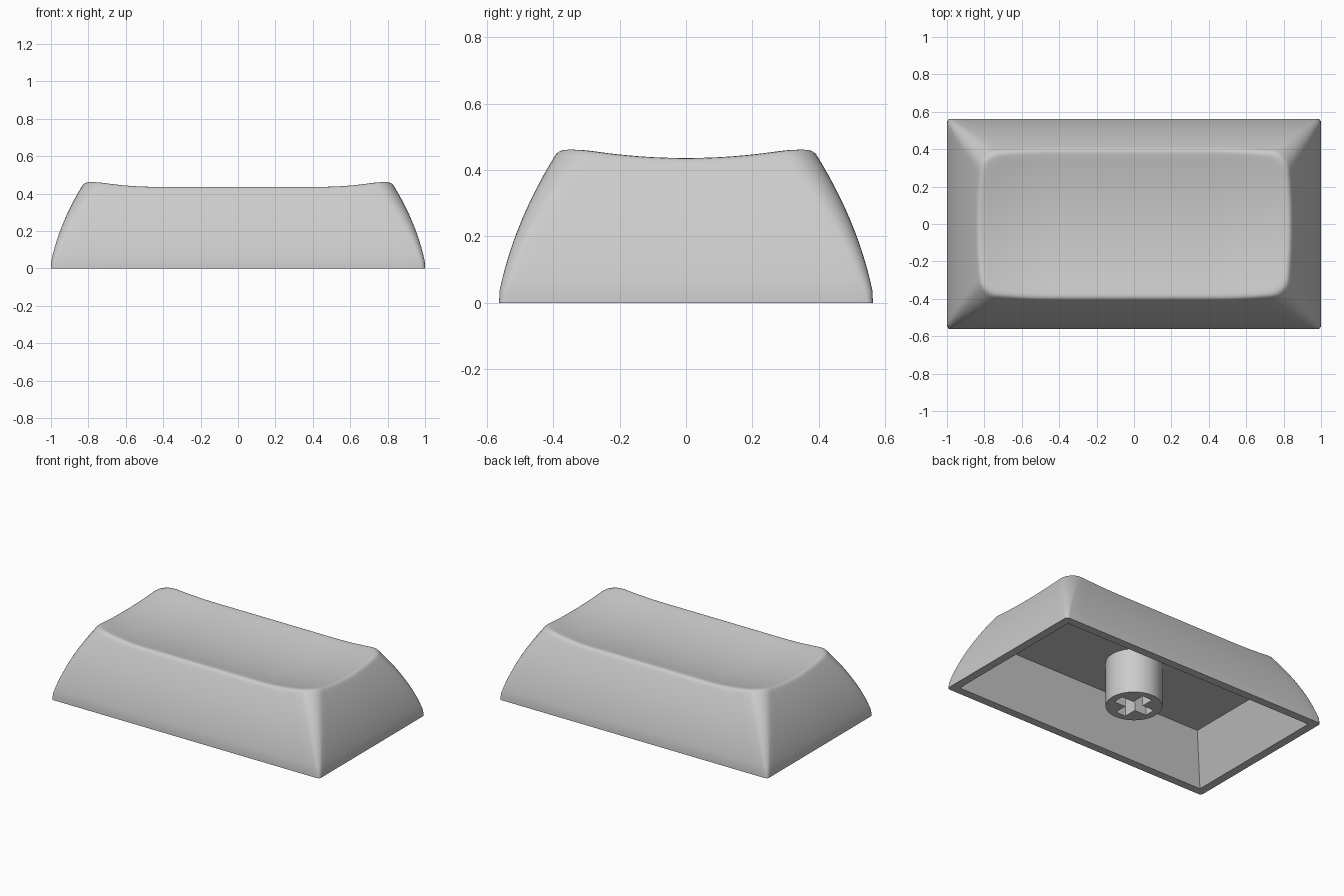
import bpy, bmesh
from math import sin, cos, pi, radians

cube = bpy.data.objects.get("Cube")
if cube:
    bpy.data.objects.remove(cube, do_unlink=True)

HX, HY = 1.0, 0.5625          # half footprint
CEILING = 0.30                # underside of the top plate
SIDE_STEPS, ARC_STEPS = 24, 6

grey = bpy.data.materials.new("light grey plastic")
grey.use_nodes = True
colour = (0.6, 0.6, 0.6, 1)
grey.diffuse_color = colour
grey.node_tree.nodes["Principled BSDF"].inputs["Base Color"].default_value = colour


def dish(x, y):
    """Height of the scooped top: a sphere swept along x."""
    run = max(abs(x) - (HX - HY), 0)
    return 0.392 + 0.31 * (y * y + run * run)


def wall_inset(z):
    """How far the curved skirt leans in at a height."""
    h = max(z - 0.03, 0)
    return 0.2 * h + 0.5 * h * h


def corner_radius(z):
    return 0.02 + 0.17 * z


# Perimeter parameters: (side signs, arc angle, slide along the straight edge)
PERIMETER = []
SIGNS = [(1, 1), (-1, 1), (-1, -1), (1, -1)]
for q, (sx, sy) in enumerate(SIGNS):
    nx, ny = SIGNS[(q + 1) % 4]
    for i in range(ARC_STEPS):
        PERIMETER.append((sx, sy, sx, sy, q * pi / 2 + i / ARC_STEPS * pi / 2))
    for i in range(SIDE_STEPS):
        f = i / SIDE_STEPS
        PERIMETER.append((sx, sy, sx + (nx - sx) * f, sy + (ny - sy) * f, (q + 1) * pi / 2))


def outline(p, inset, radius):
    """Point on a rounded rectangle inset from the footprint."""
    r = max(min(radius, HY - inset), 0)
    return (p[2] * (HX - inset - r) + r * cos(p[4]),
            p[3] * (HY - inset - r) + r * sin(p[4]))


def flat_ring(inset, z, radius):
    return [(*outline(p, inset, radius), z) for p in PERIMETER]


def wall_top(p):
    """Height where the skirt meets the rim rounding."""
    z = 0.42
    for _ in range(8):
        z = dish(*outline(p, wall_inset(z), corner_radius(z))) - 0.03
    return z


tops = [wall_top(p) for p in PERIMETER]

# Underside: ceiling, tapered cavity walls, bottom lip
rings = [flat_ring(HY, CEILING, 0), flat_ring(0.185, CEILING, 0),
         flat_ring(0.055, 0, 0), flat_ring(0, 0, 0.02)]

# Curved skirt
for i in range(1, 13):
    ring = []
    for p, top in zip(PERIMETER, tops):
        z = top * i / 12
        ring.append((*outline(p, wall_inset(z), corner_radius(z)), z))
    rings.append(ring)

# Rounded rim
for step, drop in ((0.008, 0.015), (0.017, 0.006), (0.028, 0.0015), (0.04, 0)):
    ring = []
    for p, top in zip(PERIMETER, tops):
        x, y = outline(p, wall_inset(top) + step, corner_radius(top))
        ring.append((x, y, dish(x, y) - drop))
    rings.append(ring)

# Scooped top, closing on a centre line
for i in range(1, 13):
    ring = []
    for p, top in zip(PERIMETER, tops):
        start = wall_inset(top) + 0.04
        x, y = outline(p, start + (HY - start) * i / 12, corner_radius(top))
        ring.append((x, y, dish(x, y)))
    rings.append(ring)

bm = bmesh.new()
loops = [[bm.verts.new(co) for co in ring] for ring in rings]
n = len(PERIMETER)
for a, b in zip(loops, loops[1:]):
    for i in range(n):
        j = (i + 1) % n
        bm.faces.new((a[i], a[j], b[j], b[i]))
bmesh.ops.remove_doubles(bm, verts=bm.verts, dist=0.0002)
bmesh.ops.recalc_face_normals(bm, faces=bm.faces)
mesh = bpy.data.meshes.new("cap_shell")
bm.to_mesh(mesh)
bm.free()
shell = bpy.data.objects.new("cap_shell", mesh)
bpy.context.collection.objects.link(shell)

# Mounting stem: a round post with a cross-shaped socket
R, L, W = 0.171, 0.125, 0.037
circle = [(R * cos(i * pi / 32), R * sin(i * pi / 32)) for i in range(64)]
cross = []
for q in range(4):
    c, s = round(cos(q * pi / 2)), round(sin(q * pi / 2))
    for x, y in ((L, -W), (L, W), (W, W)):
        cross.append((x * c - y * s, x * s + y * c))

curve = bpy.data.curves.new("stem", "CURVE")
curve.dimensions = "2D"
curve.fill_mode = "BOTH"
curve.extrude = (CEILING + 0.01) / 2
for points in (circle, cross):
    spline = curve.splines.new("POLY")
    spline.points.add(len(points) - 1)
    for point, (x, y) in zip(spline.points, points):
        point.co = (x, y, 0, 1)
    spline.use_cyclic_u = True
stem = bpy.data.objects.new("stem", curve)
stem.location.z = curve.extrude
bpy.context.collection.objects.link(stem)

bpy.ops.object.select_all(action="DESELECT")
stem.select_set(True)
bpy.context.view_layer.objects.active = stem
bpy.ops.object.convert(target="MESH")
stem = bpy.context.view_layer.objects.active
stem.name = "stem"

# Shading and colour
for obj in (shell, stem):
    obj.data.materials.clear()
    obj.data.materials.append(grey)
    bpy.ops.object.select_all(action="DESELECT")
    obj.select_set(True)
    bpy.context.view_layer.objects.active = obj
    bpy.ops.object.shade_smooth_by_angle(angle=radians(35))
